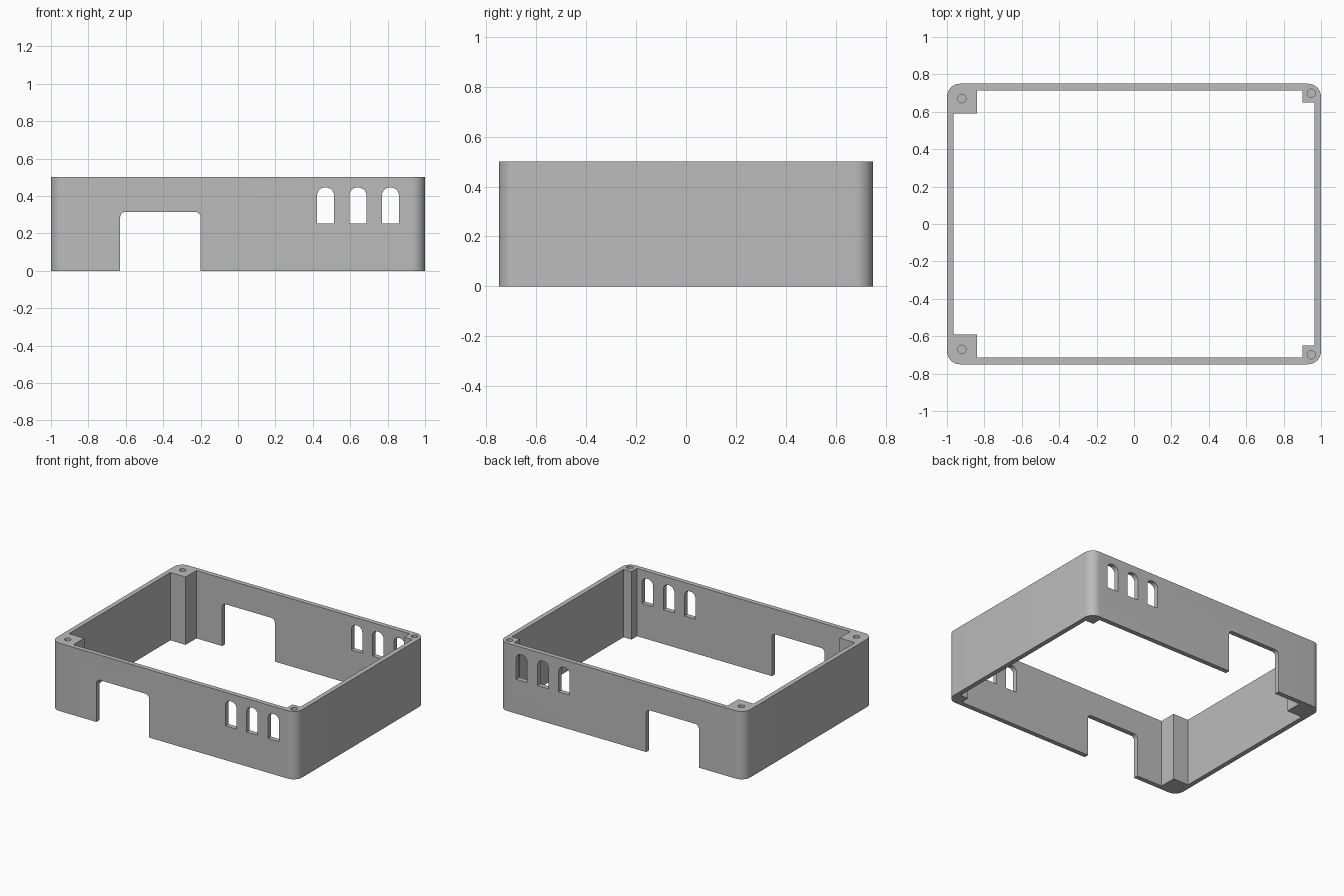
import bpy
import bmesh
from math import sin, cos, pi, radians
from mathutils import Vector

cube = bpy.data.objects.get("Cube")
if cube:
    bpy.data.objects.remove(cube, do_unlink=True)

# Overall sizes
HALF_X, HALF_Y, HEIGHT = 1.0, 0.75, 0.5
WALL, CORNER = 0.035, 0.07
CUT_LENGTH = 2 * HALF_Y + 0.5

grey = bpy.data.materials.new("plain grey")
grey.use_nodes = True
colour = (0.5, 0.5, 0.5, 1)
grey.diffuse_color = colour
grey.node_tree.nodes["Principled BSDF"].inputs["Base Color"].default_value = colour


def rounded_rect(x0, x1, y0, y1, r_low, r_high, steps=10):
    """Rectangle outline with separate radii for its lower and upper corners."""
    corners = [(x1, y1, -1, -1, r_high, 0), (x0, y1, 1, -1, r_high, 1),
               (x0, y0, 1, 1, r_low, 2), (x1, y0, -1, 1, r_low, 3)]
    points = []
    for x, y, sx, sy, r, quarter in corners:
        if r == 0:
            points.append((x, y))
            continue
        for i in range(steps + 1):
            a = (quarter + i / steps) * pi / 2
            points.append((x + sx * r + r * cos(a), y + sy * r + r * sin(a)))
    return points


def prism(name, outline, place, sweep):
    """Closed solid swept from a flat outline."""
    bm = bmesh.new()
    face = bm.faces.new([bm.verts.new(place(u, v)) for u, v in outline])
    moved = bmesh.ops.extrude_face_region(bm, geom=[face])["geom"]
    verts = [g for g in moved if isinstance(g, bmesh.types.BMVert)]
    bmesh.ops.translate(bm, verts=verts, vec=Vector(sweep))
    bmesh.ops.recalc_face_normals(bm, faces=bm.faces)
    mesh = bpy.data.meshes.new(name)
    bm.to_mesh(mesh)
    bm.free()
    mesh.materials.append(grey)
    obj = bpy.data.objects.new(name, mesh)
    bpy.context.collection.objects.link(obj)
    return obj


def flat_at(z):
    return lambda u, v: (u, v, z)


def upright(u, v):
    return (u, -CUT_LENGTH / 2, v)


def cut(body, cutter):
    cutter.hide_render = True
    mod = body.modifiers.new(cutter.name, "BOOLEAN")
    mod.operation = "DIFFERENCE"
    mod.solver = "EXACT"
    mod.object = cutter
    bpy.context.view_layer.objects.active = body
    bpy.ops.object.modifier_apply(modifier=mod.name)
    bpy.data.objects.remove(cutter, do_unlink=True)


# Outer shell
frame = prism("enclosure_frame",
              rounded_rect(-HALF_X, HALF_X, -HALF_Y, HALF_Y, CORNER, CORNER),
              flat_at(0), (0, 0, HEIGHT))

# Open interior, stepped in at the corners to leave the screw posts
ix, iy = HALF_X - WALL, HALF_Y - WALL
big_x, big_y, small_x, small_y = -0.84, 0.59, 0.90, 0.65
upper = [(ix, small_y), (small_x, small_y), (small_x, iy),
         (big_x, iy), (big_x, big_y), (-ix, big_y)]
lower = [(x, -y) for x, y in reversed(upper)]
cut(frame, prism("interior_cutter", upper + lower, flat_at(-0.1), (0, 0, HEIGHT + 0.2)))

# Large connector opening through the front and back walls
cut(frame, prism("port_cutter", rounded_rect(-0.63, -0.2, -0.1, 0.315, 0, 0.03),
                 upright, (0, CUT_LENGTH, 0)))

# Arched vent windows through the front and back walls
for x in (0.468, 0.641, 0.815):
    cut(frame, prism("vent_cutter", rounded_rect(x - 0.045, x + 0.045, 0.253, 0.445, 0, 0.042),
                     upright, (0, CUT_LENGTH, 0)))

# Blind screw holes in the post tops
for x, y in ((-0.92, 0.67), (0.948, 0.70)):
    for side in (-1, 1):
        ring = [(x + 0.022 * cos(i * pi / 12), side * y + 0.022 * sin(i * pi / 12))
                for i in range(24)]
        cut(frame, prism("screw_hole_cutter", ring, flat_at(HEIGHT - 0.2), (0, 0, 0.3)))

# Smooth the rounded corners, keep the edges crisp
bpy.ops.object.select_all(action="DESELECT")
frame.select_set(True)
bpy.context.view_layer.objects.active = frame
bpy.ops.object.shade_smooth_by_angle(angle=radians(30))
